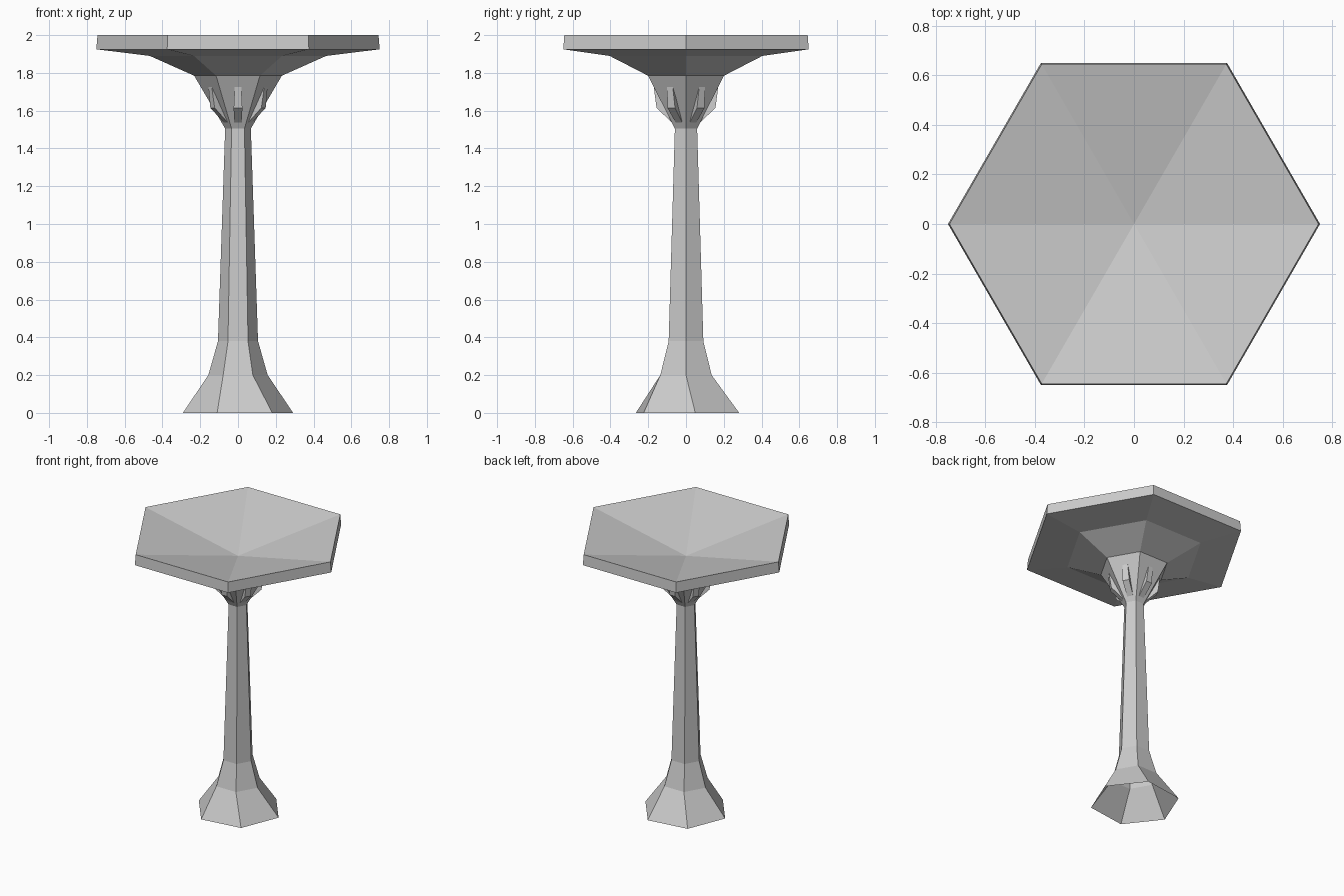
import bpy
import bmesh
from math import cos, sin, radians
from mathutils import Vector, Matrix

cube = bpy.data.objects.get("Cube")
if cube:
    bpy.data.objects.remove(cube, do_unlink=True)

grey = bpy.data.materials.new("light grey stone")
grey.use_nodes = True
colour = (0.6, 0.6, 0.6, 1)
grey.diffuse_color = colour
grey.node_tree.nodes["Principled BSDF"].inputs["Base Color"].default_value = colour

SIDES = 6


def make_object(name, bm):
    mesh = bpy.data.meshes.new(name)
    bm.to_mesh(mesh)
    bm.free()
    mesh.materials.append(grey)
    obj = bpy.data.objects.new(name, mesh)
    bpy.context.collection.objects.link(obj)
    return obj


def ring(bm, radius, z, turn=0, shift=0):
    angles = [radians(turn + 360 * i / SIDES) for i in range(SIDES)]
    return [bm.verts.new((radius * cos(a), radius * sin(a) + shift, z)) for a in angles]


def bridge(bm, low, high):
    for i in range(SIDES):
        j = (i + 1) % SIDES
        bm.faces.new((low[i], low[j], high[j], high[i]))


def loft(name, rings, dish=None):
    """Hexagonal rings joined from bottom to top, with an optional sunken top."""
    bm = bmesh.new()
    loops = [ring(bm, *r) for r in rings]
    for low, high in zip(loops, loops[1:]):
        bridge(bm, low, high)
    if dish is not None:
        centre = bm.verts.new((0, 0, dish))
        top = loops[-1]
        for i in range(SIDES):
            bm.faces.new((top[i], top[(i + 1) % SIDES], centre))
    return make_object(name, bm)


# Flared foot, open underneath and slightly twisted at the ground
loft("flared_foot", [(0.295, 0, 8, 0.008), (0.157, 0.2), (0.106, 0.38)])

# Tapering column
loft("column", [(0.106, 0.38), (0.068, 1.505)])

# Neck, spreading underside, rim and sunken top
loft("dished_top",
     [(0.068, 1.505), (0.232, 1.785), (0.467, 1.89), (0.75, 1.925), (0.744, 2)],
     dish=1.845)

# Brackets in the middle of each neck face: (radius, height, half width)
profile = [(0.04, 1.52, 0.02), (0.057, 1.52, 0.02), (0.156, 1.615, 0.023),
           (0.172, 1.735, 0.017), (0.13, 1.735, 0.017)]
for k in range(SIDES):
    bm = bmesh.new()
    left = [bm.verts.new((r, w, z)) for r, z, w in profile]
    right = [bm.verts.new((r, -w, z)) for r, z, w in profile]
    bm.faces.new(left)
    bm.faces.new(right[::-1])
    for i in range(len(profile)):
        j = (i + 1) % len(profile)
        bm.faces.new((left[j], left[i], right[i], right[j]))
    bmesh.ops.recalc_face_normals(bm, faces=bm.faces)
    bm.transform(Matrix.Rotation(radians(30 + 60 * k), 4, "Z"))
    make_object(f"bracket_{k + 1}", bm)
